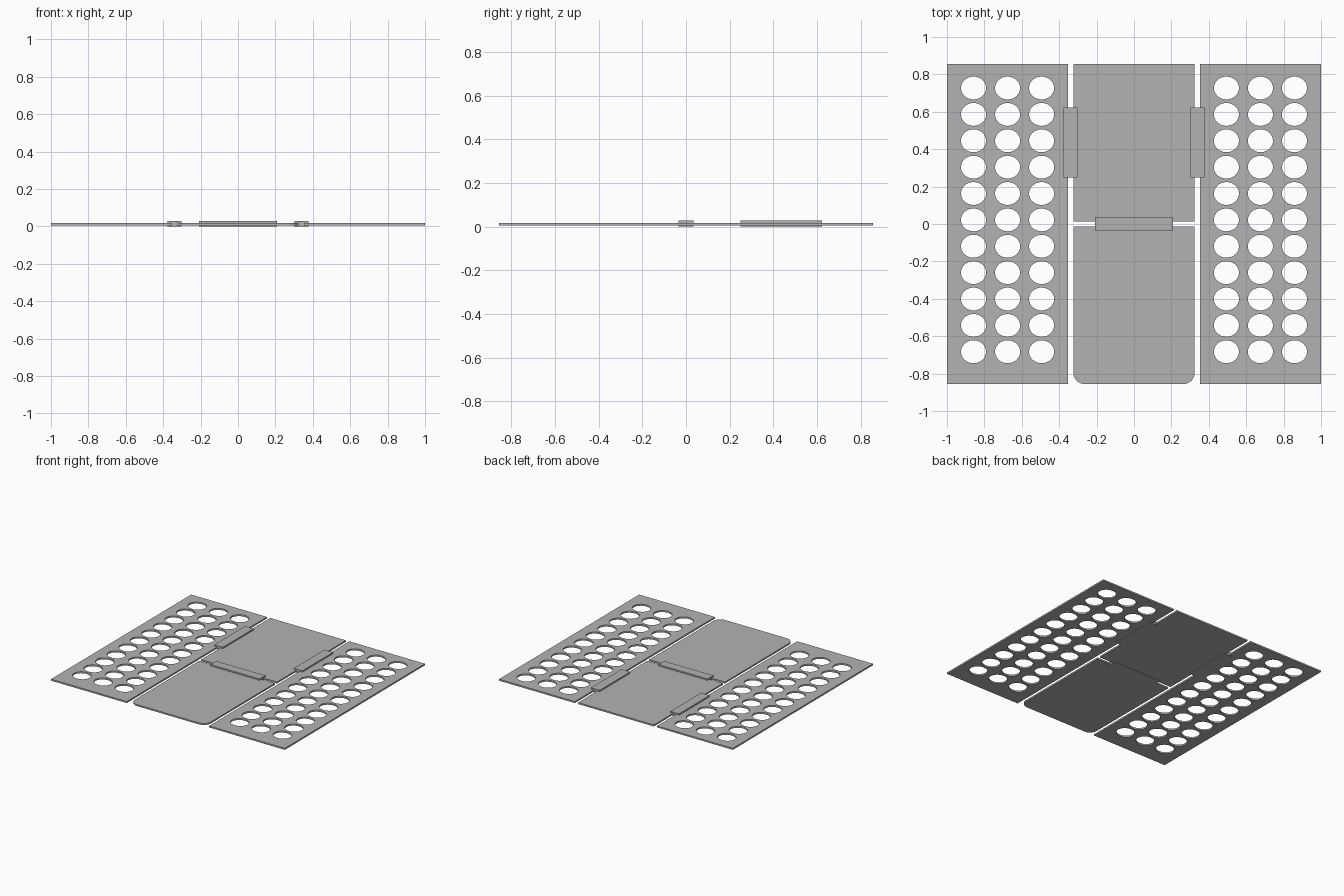
import bpy, bmesh, math

cube = bpy.data.objects.get("Cube")
if cube:
    bpy.data.objects.remove(cube, do_unlink=True)

grey = bpy.data.materials.new("plain grey")
grey.use_nodes = True
GREY = (0.45, 0.45, 0.45, 1)
grey.diffuse_color = GREY
grey.node_tree.nodes["Principled BSDF"].inputs["Base Color"].default_value = GREY

EDGE = 0.856            # half length of the whole layout
LOW, HIGH = 0.005, 0.017  # sheet faces
TOP = 0.028             # clip top


def sheet(name, loops):
    """Flat sheet: first loop is the outline, the others are holes."""
    curve = bpy.data.curves.new(name, "CURVE")
    curve.dimensions = "2D"
    curve.fill_mode = "BOTH"
    curve.extrude = (HIGH - LOW) / 2
    for pts in loops:
        spline = curve.splines.new("POLY")
        spline.points.add(len(pts) - 1)
        for p, (x, y) in zip(spline.points, pts):
            p.co = (x, y, 0, 1)
        spline.use_cyclic_u = True
    temp = bpy.data.objects.new(name + "_outline", curve)
    bpy.context.collection.objects.link(temp)
    graph = bpy.context.evaluated_depsgraph_get()
    mesh = bpy.data.meshes.new_from_object(temp.evaluated_get(graph))
    bpy.data.objects.remove(temp, do_unlink=True)

    # Weld the faces to the rims and lift the sheet into place
    bm = bmesh.new()
    bm.from_mesh(mesh)
    bmesh.ops.remove_doubles(bm, verts=bm.verts, dist=0.0002)
    bmesh.ops.translate(bm, verts=bm.verts, vec=(0, 0, (LOW + HIGH) / 2))
    bmesh.ops.recalc_face_normals(bm, faces=bm.faces)
    for f in bm.faces:
        f.smooth = False
    bm.to_mesh(mesh)
    bm.free()
    return finish(name, mesh)


def finish(name, mesh):
    mesh.name = name
    mesh.materials.clear()
    mesh.materials.append(grey)
    obj = bpy.data.objects.new(name, mesh)
    bpy.context.collection.objects.link(obj)
    return obj


def rect(x0, x1, y0, y1):
    return [(x0, y0), (x1, y0), (x1, y1), (x0, y1)]


def arc(cx, cy, rx, ry, start, end, steps):
    angles = [math.radians(start + (end - start) * i / steps) for i in range(steps + 1)]
    return [(cx + rx * math.cos(a), cy + ry * math.sin(a)) for a in angles]


def clip(name, centre, length, half_width, turn):
    """Joining clip: H-shaped section, extruded along the gap."""
    w, web = half_width, 0.012
    right = [(w, 0), (w, LOW), (web, LOW), (web, HIGH), (w, HIGH), (w, TOP)]
    profile = right + [(-x, z) for x, z in reversed(right)]
    bm = bmesh.new()
    face = bm.faces.new([bm.verts.new((x, -length / 2, z)) for x, z in profile])
    out = bmesh.ops.extrude_face_region(bm, geom=[face])
    moved = [v for v in out["geom"] if isinstance(v, bmesh.types.BMVert)]
    bmesh.ops.translate(bm, verts=moved, vec=(0, length, 0))
    bmesh.ops.recalc_face_normals(bm, faces=bm.faces)
    mesh = bpy.data.meshes.new(name)
    bm.to_mesh(mesh)
    bm.free()
    obj = finish(name, mesh)
    obj.location = (*centre, 0)
    obj.rotation_euler.z = turn


# Perforated side panels and their clips
for side, sign in (("left", 1), ("right", -1)):
    x0, x1 = sorted((sign * 0.352, sign))
    holes = [arc(sign * (0.494 + 0.182 * col), 0.727 - 0.141 * row,
                 0.067, 0.061, 0, 352.5, 47)
             for col in range(3) for row in range(11)]
    sheet(side + "_perforated_panel", [rect(x0, x1, -EDGE, EDGE)] + holes)
    clip(side + "_clip", (sign * 0.34, 0.436), 0.374, 0.037, 0)

# Middle panels: square back one, front one with rounded front corners
HALF, R = 0.324, 0.06
sheet("back_middle_panel", [rect(-HALF, HALF, 0.013, EDGE)])
sheet("front_middle_panel", [
    [(HALF, -0.013), (-HALF, -0.013)]
    + arc(-HALF + R, -EDGE + R, R, R, 180, 270, 10)
    + arc(HALF - R, -EDGE + R, R, R, 270, 360, 10)])
clip("middle_clip", (0, 0), 0.418, 0.035, math.pi / 2)
